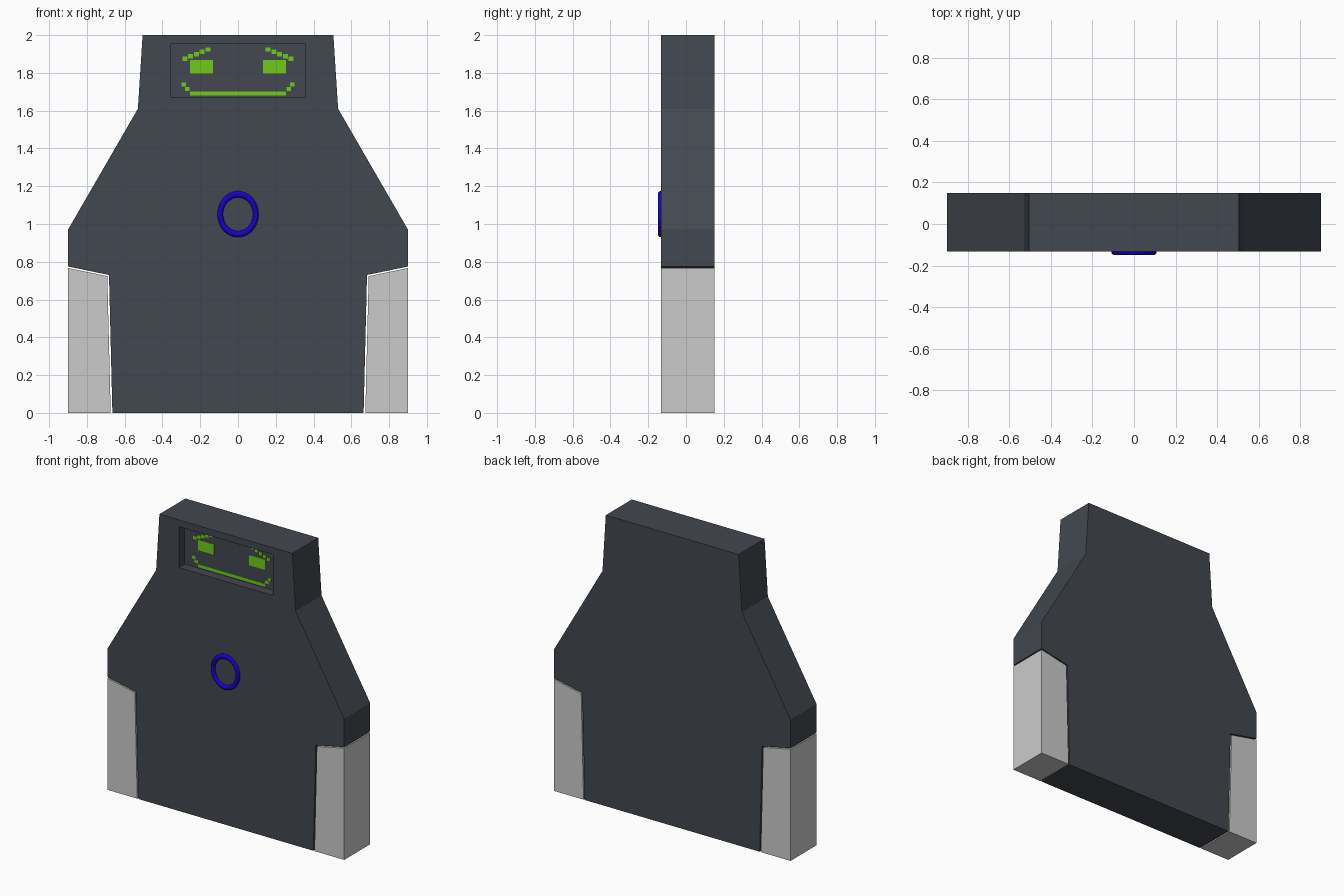
import bpy, bmesh, math

if "Cube" in bpy.data.objects:
    bpy.data.objects.remove(bpy.data.objects["Cube"])

FRONT, BACK = -0.132, 0.15
FLOOR = FRONT + 0.065


def material(name, rgb):
    m = bpy.data.materials.new(name)
    m.diffuse_color = (*rgb, 1)
    m.use_nodes = True
    m.node_tree.nodes["Principled BSDF"].inputs["Base Color"].default_value = m.diffuse_color
    return m


DARK = material("dark_slate", (0.055, 0.065, 0.08))
GREEN = material("screen_green", (0.16, 0.6, 0.01))
BLUE = material("ring_blue", (0.01, 0.0, 0.6))


def finish(name, bm, mat=None):
    bmesh.ops.recalc_face_normals(bm, faces=bm.faces)
    me = bpy.data.meshes.new(name)
    bm.to_mesh(me)
    bm.free()
    ob = bpy.data.objects.new(name, me)
    bpy.context.collection.objects.link(ob)
    if mat:
        me.materials.append(mat)
    return ob


def add_prism(bm, outline, y0, y1):
    """Extrude an x/z outline from y0 to y1."""
    face = bm.faces.new([bm.verts.new((x, y0, z)) for x, z in outline])
    new = bmesh.ops.extrude_face_region(bm, geom=[face])["geom"]
    for v in new:
        if isinstance(v, bmesh.types.BMVert):
            v.co.y = y1


def rect(cx, cz, w, h):
    w, h = w / 2, h / 2
    return [(cx - w, cz - h), (cx + w, cz - h), (cx + w, cz + h), (cx - w, cz + h)]


# Body slab, from a mirrored half profile
half = [(0.665, 0), (0.683, 0.73), (0.9, 0.775), (0.9, 0.97), (0.53, 1.61), (0.505, 2.0)]
bm = bmesh.new()
add_prism(bm, half + [(-x, z) for x, z in reversed(half)], FRONT, BACK)
body = finish("body", bm, DARK)

# Screen recess
bm = bmesh.new()
add_prism(bm, rect(0, 1.813, 0.716, 0.282), FRONT - 0.1, FLOOR)
cutter = finish("screen_cutter", bm, DARK)
cutter.hide_render = True
cutter.hide_set(True)
cut = body.modifiers.new("screen_recess", "BOOLEAN")
cut.operation = "DIFFERENCE"
cut.solver = "EXACT"
cut.object = cutter

# Side blocks, separated from the body by a thin gap
for side, label in ((-1, "left"), (1, "right")):
    bm = bmesh.new()
    pts = [(0.674, 0), (0.692, 0.724), (0.9, 0.767), (0.9, 0)]
    add_prism(bm, [(side * x, z) for x, z in pts], FRONT, BACK)
    finish(label + "_side_block", bm)


# Pixel face on the recess floor
def pixels(name, rects):
    bm = bmesh.new()
    for r in rects:
        add_prism(bm, rect(*r), FLOOR - 0.003, FLOOR + 0.003)
    finish(name, bm, GREEN)


for side, label in ((-1, "left"), (1, "right")):
    pixels(label + "_eye", [(side * 0.193, 1.832, 0.122, 0.072)])
    pixels(label + "_brow", [(side * (0.281 - 0.0305 * i), 1.875 + 0.0122 * i, 0.026, 0.023)
                             for i in range(5)])
    pixels(label + "_mouth_corner", [(side * 0.268, 1.715, 0.024, 0.022),
                                     (side * 0.288, 1.739, 0.024, 0.022)])
pixels("mouth", [(0, 1.69, 0.508, 0.022)])

# Oval chest ring
bpy.ops.mesh.primitive_torus_add(major_segments=48, minor_segments=12,
                                 major_radius=0.094, minor_radius=0.015,
                                 location=(0, FRONT - 0.002, 1.052),
                                 rotation=(math.pi / 2, 0, 0))
ring = bpy.context.object
ring.name = "chest_ring"
ring.scale = (1, 1.12, 1)
ring.data.materials.append(BLUE)
bpy.ops.object.shade_smooth_by_angle()
